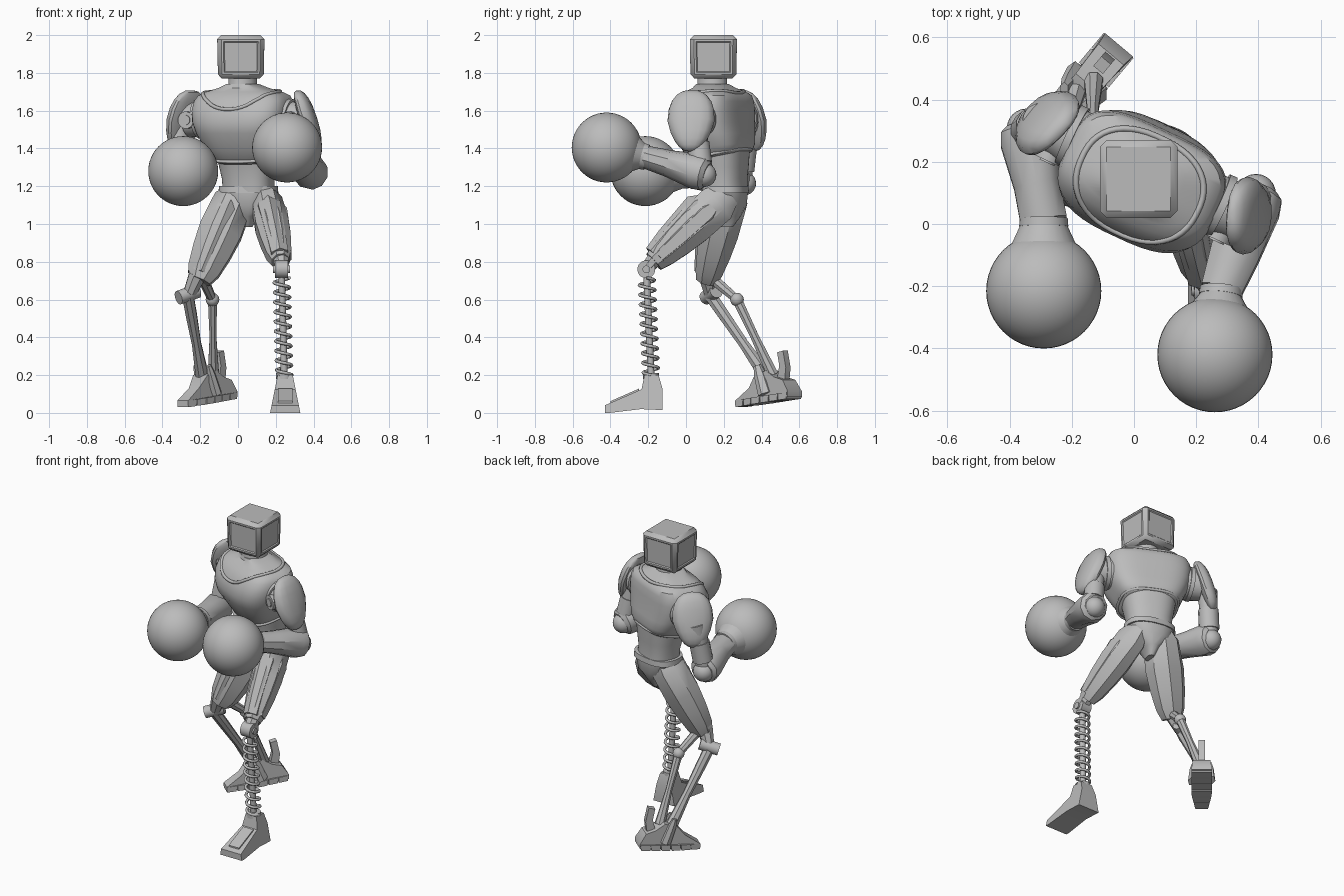
import bpy, bmesh
from math import sin, cos, pi, radians, copysign
from mathutils import Vector, Matrix
from mathutils.bvhtree import BVHTree

old = bpy.data.objects.get("Cube")
if old:
    bpy.data.objects.remove(old)

grey = bpy.data.materials.new("plain_grey")
grey.use_nodes = True
grey.diffuse_color = (0.5, 0.5, 0.5, 1)
grey.node_tree.nodes["Principled BSDF"].inputs["Base Color"].default_value = grey.diffuse_color
meshes = []


def add(name, bm, matrix=Matrix()):
    bmesh.ops.recalc_face_normals(bm, faces=bm.faces)
    bm.transform(matrix)
    me = bpy.data.meshes.new(name)
    bm.to_mesh(me)
    bm.free()
    me.materials.append(grey)
    ob = bpy.data.objects.new(name, me)
    bpy.context.collection.objects.link(ob)
    meshes.append(ob)
    return ob


def loft(name, rings, matrix=Matrix()):
    bm = bmesh.new()
    loops = [[bm.verts.new(p) for p in ring] for ring in rings]
    n = len(loops[0])
    for lo, hi in zip(loops, loops[1:]):
        for i in range(n):
            bm.faces.new((lo[i], lo[(i + 1) % n], hi[(i + 1) % n], hi[i]))
    bm.faces.new(loops[0])
    bm.faces.new(loops[-1])
    return add(name, bm, matrix)


def soft(c, power):
    return copysign(abs(c) ** power, c)


def oval(n, a, b, power=1.0, back=None):
    # the back half may be squarer than the front
    pts = []
    for i in range(n):
        t = 2 * pi * (i + 0.5) / n
        p = back if back and sin(t) > 0 else power
        pts.append((a * soft(cos(t), p), b * soft(sin(t), p)))
    return pts


def body(name, sections, matrix, power=0.8, n=40, back=None):
    # sections: height, half width, half depth, depth offset
    return loft(name, [[(x, y + off, z) for x, y in oval(n, a, b, power, back)]
                       for z, a, b, off in sections], matrix)


def limb(name, start, end, sections, n=8, side=(1, 0, 0)):
    # sections: fraction along the limb, half width, half depth
    a, b = Vector(start), Vector(end)
    axis = (b - a).normalized()
    u = Vector(side)
    u = (u - axis * u.dot(axis)).normalized()
    v = axis.cross(u)
    k = 1 / cos(pi / n)
    return loft(name, [[a.lerp(b, t) + u * x * k + v * y * k for x, y in oval(n, w, d)]
                       for t, w, d in sections])


def rod(name, start, end, r0, r1=None, n=24):
    r1 = r1 or r0
    side = (1, 0, 0) if abs((Vector(end) - Vector(start)).normalized().x) < 0.8 else (0, 0, 1)
    return limb(name, start, end, [(0, r0, r0), (1, r1, r1)], n, side)


def ball(name, centre, r, seg=32):
    bm = bmesh.new()
    bmesh.ops.create_uvsphere(bm, u_segments=seg, v_segments=seg // 2, radius=r)
    return add(name, bm, Matrix.Translation(centre))


def extrude(name, profile, width, matrix=Matrix()):
    # side profile in y and z, with width given as a function of both
    return loft(name, [[(s * width(y, z), y, z) for y, z in profile] for s in (-0.5, 0.5)], matrix)


def tube(name, pts, r, cyclic=False):
    cu = bpy.data.curves.new(name, 'CURVE')
    cu.dimensions = '3D'
    cu.bevel_depth, cu.bevel_resolution, cu.use_fill_caps = r, 2, True
    sp = cu.splines.new('POLY')
    sp.points.add(len(pts) - 1)
    for p, co in zip(sp.points, pts):
        p.co = (*co, 1)
    sp.use_cyclic_u = cyclic
    cu.materials.append(grey)
    bpy.context.collection.objects.link(bpy.data.objects.new(name, cu))


def place(x, y, z, yaw=0.0):
    return Matrix.Translation((x, y, z)) @ Matrix.Rotation(radians(yaw), 4, 'Z')


# Torso, twisted so the left shoulder leads, its lower edge dipping at the front
torso = place(0.02, 0.13, 0, -25)
chest = body("chest", [(1.33, .155, .125, .065), (1.345, .175, .14, .06), (1.40, .205, .162, .045),
                       (1.48, .238, .19, .012), (1.54, .258, .191, .002), (1.60, .265, .184, .006),
                       (1.65, .26, .168, .016), (1.68, .242, .152, .024), (1.70, .2, .127, .026),
                       (1.72, .13, .095, .02), (1.74, .08, .08, .01)], torso, .68, 48, .58)
for v in chest.data.vertices:
    v.co.z += max(0, 1.46 - v.co.z) * 2 * (torso.inverted() @ v.co).y
body("neck", [(1.70, .085, .09, .01), (1.74, .075, .08, .01), (1.79, .075, .08, .01)], torso, 1)
body("abdomen", [(1.17, .135, .11, .085), (1.24, .138, .11, .08), (1.30, .15, .12, .075),
                 (1.40, .168, .135, .065)], torso)
skin = BVHTree.FromPolygons([v.co for v in chest.data.vertices],
                            [p.vertices[:] for p in chest.data.polygons])
rim = []
for x, y in oval(48, .205, .174, .85):
    hit = skin.ray_cast(torso @ Vector((x, y * (1 if y < 0 else .92), 3)), Vector((0, 0, -1)))[0]
    if hit:
        rim.append(hit)
tube("collar_rim", rim, 0.010, True)
tube("chest_trim", [torso @ Vector((x, y + .055, 1.35 + .23 * (y + .055)))
                    for x, y in oval(40, .18, .145, .72)], 0.009, True)

# Head with shallow sloping panels on its four sides
bm = bmesh.new()
bmesh.ops.create_cube(bm, size=1)
bmesh.ops.scale(bm, vec=(.25, .25, .23), verts=bm.verts)
bmesh.ops.bevel(bm, geom=bm.edges[:], offset=.022, segments=1, affect='EDGES')
bm.normal_update()
panels = [f for f in bm.faces if f.calc_area() > .02 and abs(f.normal.z) < .1]
bmesh.ops.inset_individual(bm, faces=panels, thickness=.015, depth=0)
bmesh.ops.inset_individual(bm, faces=panels, thickness=.008, depth=-.006)
for v in bm.verts:
    if v.co.z < 0:
        v.co.x *= .97
        v.co.y *= .97
add("head", bm, place(.015, .145, 1.885))

# Shoulders, mirrored in the torso's own frame
for side, s in (("right", -1), ("left", 1)):
    at = lambda x, y, z: torso @ Vector((s * x, y, z))
    rod(side + "_shoulder_joint", at(.2, .04, 1.56), at(.33, .05, 1.55), .098, .09)
    rod(side + "_shoulder_collar", at(.25, .045, 1.558), at(.275, .045, 1.556), .104)
    rod(side + "_shoulder_disc", at(.3, -.01, 1.55), at(.3, -.06, 1.55), .045)
    rod(side + "_shoulder_hub", at(.3, -.01, 1.55), at(.3, -.066, 1.55), .026)
    bm = bmesh.new()
    bmesh.ops.create_uvsphere(bm, u_segments=16, v_segments=10, radius=1)
    for v in bm.verts:
        x, y, z = (soft(c, .82) for c in v.co)
        v.co = ((.06 if x > 0 else .03) * x, .125 * y * (1 if z > 0 else 1 + .3 * z), .17 * z)
    pad = Matrix.Translation((.352, .05, 1.545)) @ Matrix.Rotation(radians(20), 4, 'Z') \
        @ Matrix.Rotation(radians(-18), 4, 'Y')
    add(side + "_shoulder_pad", bm, torso @ Matrix.Scale(s, 4, (1, 0, 0)) @ pad)

# Arms ending in round gloves
for side, shoulder, elbow, wrist, glove, r, wide in (
        ("right", (-.3, .33, 1.53), (-.345, .295, 1.225), (-.29, .01, 1.265), (-.29, -.215, 1.28), .067, .074),
        ("left", (.345, .05, 1.53), (.392, .085, 1.27), (.28, -.215, 1.355), (.26, -.42, 1.405), .058, .08)):
    sh, el, wr, gl = map(Vector, (shoulder, elbow, wrist, glove))
    rod(side + "_upper_arm", sh, el, .058, .05)
    rod(side + "_arm_sleeve", sh.lerp(el, .4), sh.lerp(el, .8), .06, .06, 12)
    ball(side + "_elbow", el + Vector((0, .012, -.01)), .064, 24)
    limb(side + "_forearm", el, wr, [(-.1, .06, .06), (-.04, .082, .084), (.1, .09, .092),
                                     (.6, wide, r + .01), (1, r + .008, r)], 10)
    rod(side + "_cuff_band", wr.lerp(gl, -.04), wr.lerp(gl, .08), r + .010, r + .012)
    rod(side + "_cuff", wr.lerp(gl, .08), wr.lerp(gl, .35), r + .010, .105)
    ball(side + "_glove", gl, .185, 48)

# Pelvis
hips = place(.055, .21, 0, -12)
body("belt", [(1.165, .158, .118, 0), (1.2, .155, .115, 0)], hips)
body("pelvis", [(.985, .02, .04, 0), (1.04, .045, .08, 0), (1.10, .12, .11, 0),
                (1.17, .15, .112, 0)], hips, .8, 16)

# Thighs with raised armour strips
for side, hip, knee, w in (("right", (-.015, .225, 1.14), (-.205, .11, .7), 1.3),
                           ("left", (.15, .18, 1.12), (.225, -.17, .80), 1)):
    h, k = Vector(hip), Vector(knee)
    limb(side + "_thigh", h, k, [(-.12, .05, .07), (.05, .08 * w, .105), (.4, .088 * w, .102),
                                 (.65, .08 * w, .09), (.88, .066 * w, .072), (1, .046 * w, .056)])
    out = Vector((-.06 if side == "right" else .055, 0, 0))
    limb(side + "_thigh_strip", h + out, k + out * .6,
         [(.05, .02, .03), (.2, .044 * w, .06), (.6, .042 * w, .055), (.92, .03 * w, .04)], 6)
    limb(side + "_thigh_front", h + Vector((0, -.045, .03)), k + Vector((0, -.02, .02)),
         [(.05, .03, .03), (.2, .06, .075), (.7, .05, .06), (.95, .045, .045)], 6)

# Left knee, spring shin and foot
knee, ankle = Vector((.23, -.21, .76)), Vector((.245, -.185, .2))
rod("left_knee_disc", (.195, -.21, .76), (.265, -.21, .76), .047)
rod("left_knee_pin", (.185, -.21, .76), (.275, -.21, .76), .02)
rod("left_knee_fork", (.228, -.17, .81), knee, .04, .034, 8)
rod("shin_rod", knee, ankle, .018, n=16)
top = knee.lerp(ankle, .08)
coils, steps = 10, 16
tube("shin_spring", [top.lerp(ankle, i / (coils * steps))
                     + Vector((cos(2 * pi * i / steps), sin(2 * pi * i / steps), 0)) * .041
                     for i in range(coils * steps + 1)], .0085)
rod("spring_seat", ankle - Vector((0, 0, .02)), ankle + Vector((0, 0, .012)), .043)
extrude("left_foot", [(-.43, 0), (-.43, .04), (-.235, .125), (-.22, .2), (-.145, .2),
                      (-.125, .13), (-.125, .015), (-.24, .02), (-.405, 0)],
        lambda y, z: .16 - .4 * z, place(.25, 0, 0))
extrude("left_foot_plate", [(-.40, .05), (-.40, .062), (-.25, .128), (-.25, .11)],
        lambda y, z: .075, place(.25, 0, 0))

# Right knee and paired shin struts
rod("right_knee_fork", (-.215, .11, .73), (-.255, .13, .635), .045, .034, 8)
rod("right_knee_axle", (-.315, .105, .61), (-.215, .16, .645), .037)
rod("right_link", (-.19, .13, .72), (-.135, .27, .6), .028, .022, 8)
ball("right_link_joint", (-.135, .27, .6), .036, 20)
limb("right_shin", (-.265, .13, .62), (-.19, .42, .2),
     [(0, .03, .032), (.25, .029, .03), (.6, .024, .026), (1, .034, .036)], 8)
limb("right_rear_strut", (-.135, .27, .6), (-.13, .46, .2),
     [(0, .024, .026), (.5, .018, .022), (1, .03, .03)], 8)

# Right foot, heel raised, with segmented sole
foot = place(-.17, .43, 0, -40)
extrude("right_foot", [(-.19, .04), (-.19, .065), (-.10, .13), (-.045, .2), (.03, .225),
                       (.09, .19), (.15, .175), (.19, .115), (.19, .085)],
        lambda y, z: (.12 if y > -.1 else .075) - .2 * max(z - .1, 0), foot)
for i in range(6):
    y = -.188 + i * .063
    lift = .03 + .12 * (y + .19)
    extrude("sole_segment", [(y, lift), (y, lift + .035), (y + .06, lift + .042),
                             (y + .055, lift + .006)],
            lambda y, z: .075 + .05 * min(1, (y + .19) / .15), foot)
for s in (-1, 1):
    limb("ankle_plate", foot @ Vector((s * .05, .03, .1)), foot @ Vector((s * .045, -.03, .25)),
         [(0, .025, .035), (.7, .02, .028), (1, .012, .018)], 6)
extrude("heel_spike", [(.08, .16), (.10, .25), (.085, .32), (.125, .33), (.145, .24), (.135, .16)],
        lambda y, z: .04, foot)

# Smooth rounded parts while keeping hard edges
bpy.ops.object.select_all(action='DESELECT')
for ob in meshes:
    ob.select_set(True)
bpy.context.view_layer.objects.active = meshes[0]
bpy.ops.object.shade_smooth_by_angle(angle=radians(36))
